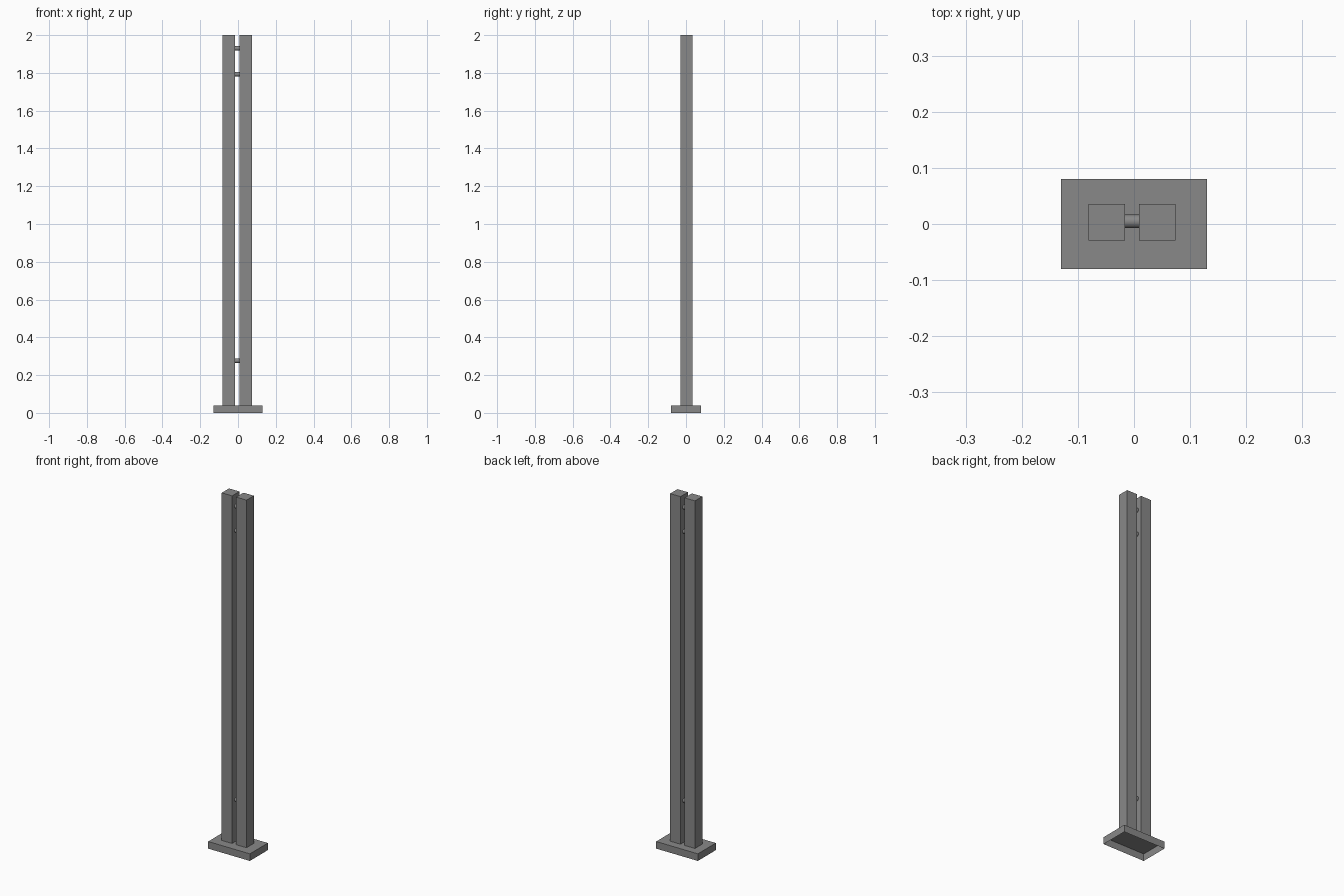
import bpy
import bmesh
import math

cube = bpy.data.objects.get("Cube")
if cube:
    bpy.data.objects.remove(cube, do_unlink=True)

# One plain metal finish for everything
metal = bpy.data.materials.new("grey metal")
metal.use_nodes = True
grey = (0.25, 0.25, 0.25, 1)
metal.diffuse_color = grey
metal.node_tree.nodes["Principled BSDF"].inputs["Base Color"].default_value = grey


def add_box(name, low, high, open_bottom=False):
    """Box between two corners, optionally without its underside."""
    bm = bmesh.new()
    bmesh.ops.create_cube(bm, size=1)
    for v in bm.verts:
        v.co = [(a + b) / 2 + c * (b - a) for a, b, c in zip(low, high, v.co)]
    if open_bottom:
        under = [f for f in bm.faces if f.normal.z < -0.5]
        bmesh.ops.delete(bm, geom=under, context="FACES_ONLY")
    mesh = bpy.data.meshes.new(name)
    bm.to_mesh(mesh)
    bm.free()
    mesh.materials.append(metal)
    obj = bpy.data.objects.new(name, mesh)
    bpy.context.collection.objects.link(obj)
    return obj


BASE_TOP = 0.04
POST = 0.065
POST_Y = 0.003
GAP_X = -0.0035
GAP = 0.025

# Hollow base cover, open underneath
add_box("base_cover", (-0.13, -0.08, 0), (0.13, 0.08, BASE_TOP), open_bottom=True)

# Twin square posts
for name, side in (("right_post", -1), ("left_post", 1)):
    cx = GAP_X + side * (GAP + POST) / 2
    add_box(name, (cx - POST / 2, POST_Y - POST / 2, BASE_TOP),
            (cx + POST / 2, POST_Y + POST / 2, 2))

# Round pins that join the posts
for name, z in (("lower_pin", 0.276), ("middle_pin", 1.793), ("upper_pin", 1.93)):
    bpy.ops.mesh.primitive_cylinder_add(
        vertices=24, radius=0.012, depth=GAP, location=(GAP_X, 0.0045, z),
        rotation=(0, math.pi / 2, 0))
    pin = bpy.context.object
    pin.name = name
    pin.data.materials.append(metal)
    bpy.ops.object.shade_smooth_by_angle()
